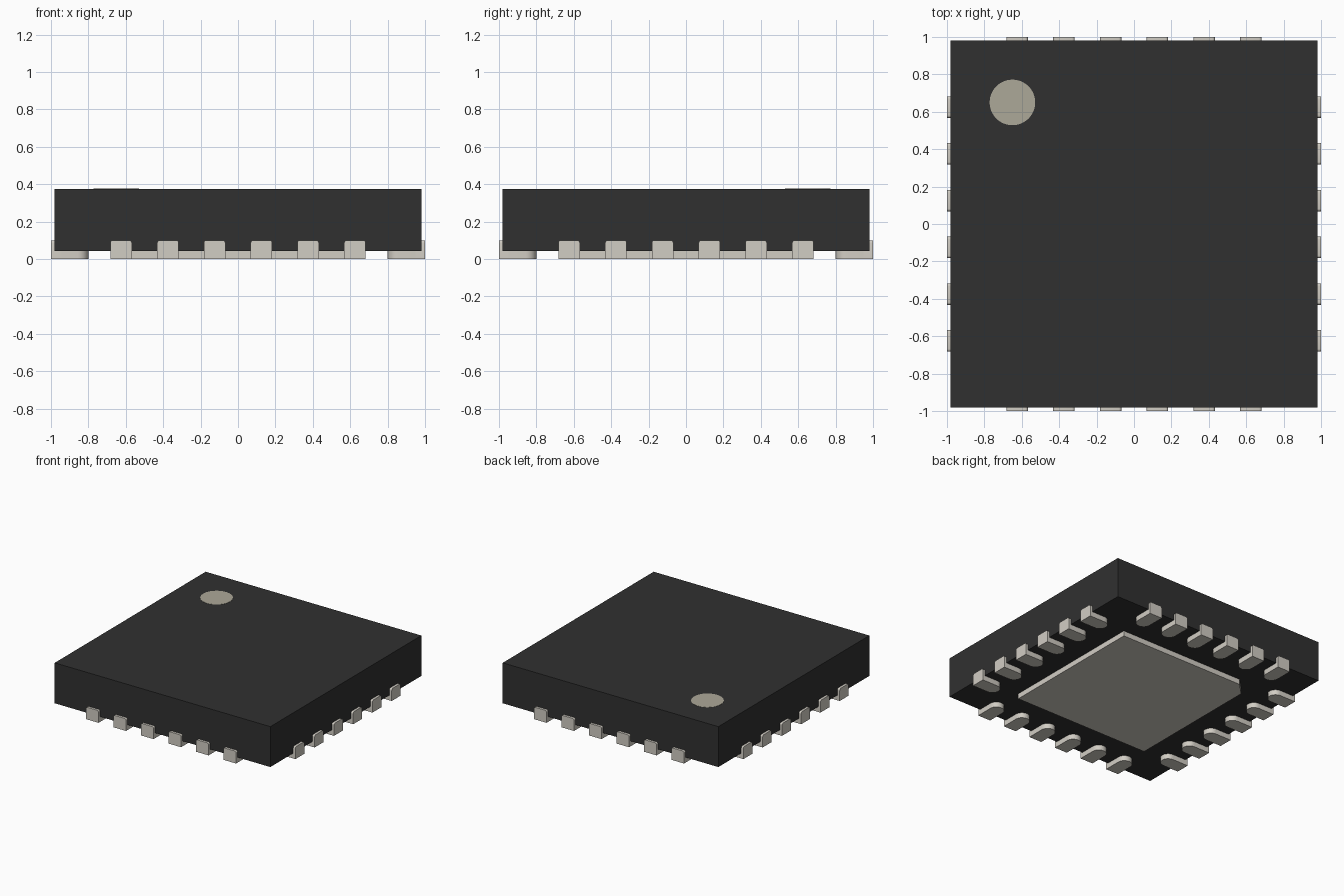
import bpy
import bmesh
import math
from mathutils import Matrix, Vector

cube = bpy.data.objects.get("Cube")
if cube:
    bpy.data.objects.remove(cube, do_unlink=True)


def material(name, rgb):
    m = bpy.data.materials.new(name)
    m.use_nodes = True
    m.diffuse_color = (*rgb, 1)
    m.node_tree.nodes["Principled BSDF"].inputs["Base Color"].default_value = (*rgb, 1)
    return m


BLACK = material("black resin", (0.030, 0.030, 0.030))
METAL = material("tinned metal", (0.640, 0.610, 0.550))
MARK = material("beige print", (0.413, 0.392, 0.314))


def prism(bm, outline, start, end, matrix=None):
    """Extrude a 2D outline from start to end along local z."""
    matrix = matrix or Matrix.Identity(4)
    face = bm.faces.new([bm.verts.new(matrix @ Vector((u, v, start))) for u, v in outline])
    depth = matrix.to_3x3() @ Vector((0, 0, end - start))
    top = bmesh.ops.extrude_face_region(bm, geom=[face])["geom"]
    bmesh.ops.translate(bm, vec=depth, verts=[g for g in top if isinstance(g, bmesh.types.BMVert)])


def arc(cx, cy, r, a0, a1, steps):
    angles = [math.radians(a0 + (a1 - a0) * i / steps) for i in range(steps + 1)]
    return [(cx + r * math.cos(a), cy + r * math.sin(a)) for a in angles]


def finish(bm, name, mat):
    bmesh.ops.recalc_face_normals(bm, faces=bm.faces)
    mesh = bpy.data.meshes.new(name)
    bm.to_mesh(mesh)
    bm.free()
    mesh.materials.append(mat)
    return mesh


def place(name, mesh, angle=0):
    ob = bpy.data.objects.new(name, mesh)
    ob.rotation_euler.z = angle
    bpy.context.collection.objects.link(ob)
    return ob


def smooth(objects):
    bpy.ops.object.select_all(action='DESELECT')
    for ob in objects:
        ob.select_set(True)
    bpy.context.view_layer.objects.active = objects[0]
    bpy.ops.object.shade_smooth_by_angle(angle=math.radians(35))


# Square package body
B = 0.98
bm = bmesh.new()
prism(bm, [(-B, -B), (B, -B), (B, B), (-B, B)], 0.043, 0.375)
place("package_body", finish(bm, "package_body", BLACK))

# Thin round first-pin marker
bm = bmesh.new()
prism(bm, arc(-0.65, 0.65, 0.122, 0, 360, 48)[:-1], 0.370, 0.3765)
marker = place("pin_one_marker", finish(bm, "pin_one_marker", MARK))

# Thermal pad underneath, one corner clipped
P, C = 0.615, 0.10
bm = bmesh.new()
prism(bm, [(-P, -P), (P, -P), (P, P), (-P + C, P), (-P, P - C)], 0, 0.05)
place("thermal_pad", finish(bm, "thermal_pad", METAL))

# Leads: upright outer tab plus a foot with a round inner end
W, R, H = 0.0575, 0.014, 0.10
upright = Matrix.Rotation(math.radians(90), 4, 'X')
tab = [(-W, 0), (W, 0)] + arc(W - R, H - R, R, 0, 90, 4) + arc(R - W, H - R, R, 90, 180, 4)
leads = []
for i in range(6):
    x = -0.625 + 0.25 * i
    bm = bmesh.new()
    prism(bm, [(x + u, v) for u, v in tab], 0.95, 1.0, upright)
    prism(bm, [(x - W, -0.95), (x + W, -0.95)] + arc(x, -0.80 - W, W, 0, 180, 16), 0, 0.05)
    mesh = finish(bm, f"lead_{i + 1}", METAL)
    for turn, side in enumerate(("front", "left", "back", "right")):
        leads.append(place(f"{side}_lead_{i + 1}", mesh, turn * math.pi / 2))

smooth([marker] + leads)
